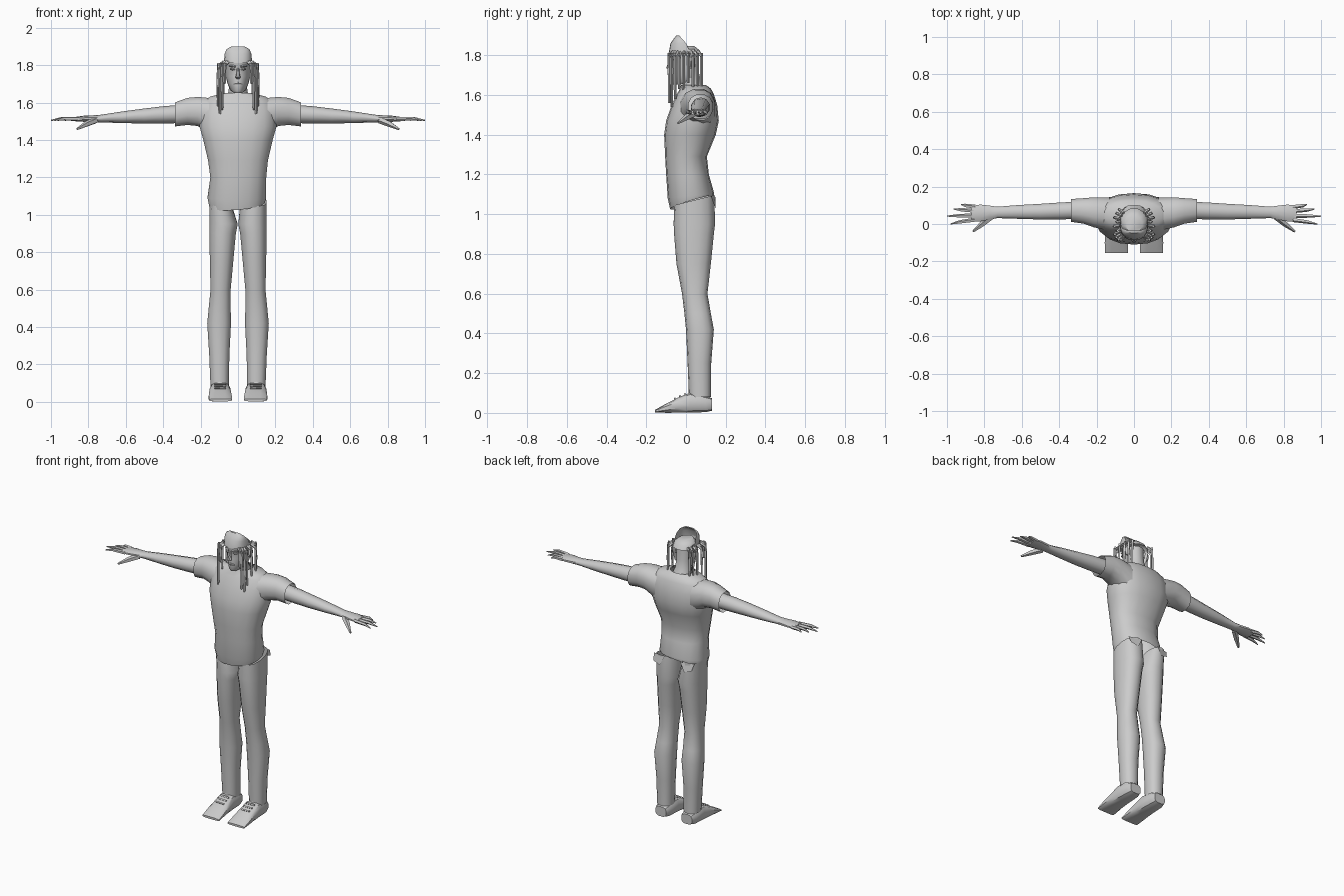
import bpy, bmesh, math
from mathutils import Vector

grey = bpy.data.materials.new("plain grey")
grey.diffuse_color = (0.6, 0.6, 0.6, 1)


def finish(name, bm, smooth=45):
    bmesh.ops.recalc_face_normals(bm, faces=bm.faces)
    me = bpy.data.meshes.new(name)
    bm.to_mesh(me)
    bm.free()
    me.materials.append(grey)
    ob = bpy.data.objects.new(name, me)
    bpy.context.collection.objects.link(ob)
    bpy.ops.object.select_all(action='DESELECT')
    bpy.context.view_layer.objects.active = ob
    ob.select_set(True)
    if smooth:
        bpy.ops.object.shade_smooth_by_angle(angle=math.radians(smooth))
    return ob


def loft(name, rings, axis='z', side=1, n=12, power=2.3, caps=(False, False),
         arc=None, warp=None, smooth=45):
    """Skin rounded sections; ring = (position, a0, a1, b0, b1) along the axis."""
    bm = bmesh.new()
    rows = []
    for i, (t, a0, a1, b0, b1) in enumerate(rings):
        row = []
        for k in range(n):
            if arc:
                ang = math.radians(arc[0] + (arc[1] - arc[0]) * k / (n - 1))
            else:
                ang = 2 * math.pi * (k + 0.5) / n
            c, s = math.cos(ang), math.sin(ang)
            c = math.copysign(abs(c) ** (2 / power), c)
            s = math.copysign(abs(s) ** (2 / power), s)
            a = (a0 + a1) / 2 + c * (a1 - a0) / 2
            b = (b0 + b1) / 2 + s * (b1 - b0) / 2
            p = {'z': (a, b, t), 'x': (t, a, b), 'y': (a, t, b)}[axis]
            p = Vector(warp(i, *p) if warp else p)
            p.x *= side
            row.append(bm.verts.new(p))
        rows.append(row)
    for r0, r1 in zip(rows, rows[1:]):
        for k in range(n - 1 if arc else n):
            j = (k + 1) % n
            bm.faces.new((r0[k], r0[j], r1[j], r1[k]))
    for row, cap in ((rows[0], caps[0]), (rows[-1], caps[1])):
        if cap:
            bm.faces.new(row)
    return finish(name, bm, smooth)


def rod(name, points, radii, side=1, n=5, flat=1.0):
    """Tapered closed tube through a few points."""
    bm = bmesh.new()
    pts = [Vector((p[0] * side, p[1], p[2])) for p in points]
    d = (pts[-1] - pts[0]).normalized()
    u = d.cross(Vector((0, 0, 1)) if abs(d.z) < 0.9 else Vector((0, 1, 0))).normalized()
    v = d.cross(u)
    rows = [[bm.verts.new(p + (u * math.cos(2 * math.pi * k / n)
                               + v * flat * math.sin(2 * math.pi * k / n)) * r)
             for k in range(n)] for p, r in zip(pts, radii)]
    for r0, r1 in zip(rows, rows[1:]):
        for k in range(n):
            bm.faces.new((r0[k], r0[(k + 1) % n], r1[(k + 1) % n], r1[k]))
    bm.faces.new(rows[0])
    bm.faces.new(rows[-1])
    return finish(name, bm)


# Shirt body with a slanted hem
def hem(i, x, y, z):
    return (x, y, z + 0.3 * y + 0.08 * x) if i == 0 else (x, y, z + 0.1 * y * (i == 1))


loft("shirt_body", [
    (1.05, -0.155, 0.145, -0.08, 0.14), (1.09, -0.165, 0.152, -0.092, 0.142),
    (1.20, -0.150, 0.153, -0.100, 0.115), (1.29, -0.162, 0.162, -0.105, 0.105),
    (1.40, -0.188, 0.188, -0.110, 0.150), (1.47, -0.208, 0.208, -0.100, 0.165),
    (1.55, -0.205, 0.205, -0.072, 0.157), (1.605, -0.190, 0.190, -0.045, 0.140),
    (1.632, -0.150, 0.150, -0.030, 0.125), (1.65, -0.075, 0.075, -0.025, 0.100)],
    n=18, warp=hem)

for s, tag in ((1, "left"), (-1, "right")):
    # Sleeve and arm
    loft(tag + "_sleeve", [
        (0.13, -0.04, 0.145, 1.42, 1.625), (0.215, -0.02, 0.145, 1.472, 1.632),
        (0.27, 0.0, 0.14, 1.478, 1.627), (0.338, 0.01, 0.135, 1.47, 1.602)], 'x', s)
    loft(tag + "_arm", [
        (0.30, 0.025, 0.122, 1.49, 1.588), (0.40, 0.022, 0.117, 1.488, 1.58),
        (0.50, 0.022, 0.110, 1.488, 1.568), (0.62, 0.026, 0.103, 1.490, 1.552),
        (0.73, 0.030, 0.094, 1.494, 1.535), (0.77, 0.022, 0.100, 1.495, 1.532),
        (0.82, 0.012, 0.106, 1.497, 1.530), (0.87, 0.012, 0.102, 1.498, 1.523)],
        'x', s, n=10, power=2, caps=(False, True))
    # Fingers and thumb
    for i, (by, tx, ty) in enumerate(((0.092, 0.925, 0.105), (0.07, 0.965, 0.08),
                                      (0.045, 1.0, 0.042), (0.022, 0.98, 0.0))):
        mid = ((0.86 + tx) / 2 + 0.01, (by + ty) / 2, 1.514)
        rod(f"{tag}_finger_{i + 1}", [(0.85, by, 1.512), mid, (tx, ty, 1.505)],
            (0.012, 0.010, 0.003), s)
    rod(tag + "_thumb", [(0.76, 0.04, 1.505), (0.81, 0.0, 1.485), (0.86, -0.04, 1.458)],
        (0.018, 0.016, 0.006), s)

    # Trouser leg, the waist edge following the hem
    gap = 0.012 if s > 0 else 0.04
    loft(tag + "_trouser_leg", [
        (0.08, 0.048, 0.148, 0.015, 0.125), (0.25, 0.045, 0.155, 0.008, 0.127),
        (0.42, 0.036, 0.166, 0.0, 0.140), (0.50, 0.038, 0.158, -0.008, 0.125),
        (0.60, 0.038, 0.148, -0.020, 0.108), (0.75, 0.024, 0.152, -0.048, 0.125),
        (0.90, 0.010, 0.154, -0.060, 0.140), (0.95, 0.0, 0.155, -0.062, 0.146),
        (1.06, gap, 0.155, -0.060, 0.143)], 'z', s, n=14,
        warp=lambda i, x, y, z: (x, y, z + 0.25 * y if i == 8 else z))

    # Shoe: wedge with a broad flat toe, plus ankle and laces
    loft(tag + "_shoe", [
        (0.13, 0.055, 0.135, 0.01, 0.075), (0.10, 0.045, 0.147, 0.003, 0.085),
        (0.02, 0.040, 0.152, 0.0, 0.103), (-0.04, 0.036, 0.155, 0.0, 0.078),
        (-0.10, 0.032, 0.158, 0.0, 0.047), (-0.155, 0.030, 0.156, 0.002, 0.016)],
        'y', s, n=12, power=3, caps=(True, True), smooth=35)
    loft(tag + "_ankle", [
        (0.06, 0.052, 0.142, 0.0, 0.12), (0.10, 0.058, 0.138, 0.012, 0.115),
        (0.13, 0.062, 0.132, 0.02, 0.105)], 'z', s, n=10)
    for i, y in enumerate((-0.005, -0.03, -0.055)):
        z = 0.098 + y * 0.45
        rod(f"{tag}_lace_{i + 1}", [(0.065, y, z - 0.002), (0.125, y, z)], (0.006, 0.006), s, 4)

    # Trouser pocket flap showing under the shirt at the back
    bm = bmesh.new()
    bm.faces.new([bm.verts.new((x * s, y, z)) for x, y, z in (
        (0.06, 0.147, 1.09), (0.15, 0.125, 1.09), (0.14, 0.142, 1.045), (0.09, 0.15, 1.03))])
    finish(tag + "_pocket_flap", bm, 0)

    # Hanging locks around the side of the head
    locks = ((0.072, -0.086, 1.70), (0.085, -0.084, 1.56), (0.098, -0.072, 1.54),
             (0.106, -0.055, 1.58), (0.092, -0.035, 1.63), (0.108, -0.012, 1.62),
             (0.094, 0.012, 1.66), (0.106, 0.035, 1.60), (0.094, 0.058, 1.64),
             (0.080, 0.078, 1.62))
    for i, (x, y, z) in enumerate(locks):
        rod(f"{tag}_lock_{i + 1}", [(x * 0.96, y, 1.812), (x, y, 1.72), (x, y, z)],
            (0.007, 0.008, 0.006), s, 4)
        # root of the lock tucked into the hair
        rod(f"{tag}_lock_root_{i + 1}", [(x * 0.7, y * 0.75, 1.818), (x, y, 1.795)],
            (0.008, 0.008), s, 4)

    # Ear, eye and brow
    rod(tag + "_ear", [(0.07, 0.02, 1.735), (0.077, 0.025, 1.765), (0.074, 0.03, 1.79)],
        (0.008, 0.016, 0.01), s, 6)
    rod(tag + "_eye", [(0.017, -0.076, 1.777), (0.03, -0.074, 1.779), (0.043, -0.066, 1.777)],
        (0.003, 0.008, 0.003), s, 6)
    rod(tag + "_brow", [(0.014, -0.08, 1.793), (0.046, -0.068, 1.796)], (0.006, 0.004), s, 4)

# Neck and the open-backed face
loft("neck", [(1.61, -0.07, 0.07, -0.02, 0.105), (1.66, -0.052, 0.052, -0.02, 0.078),
              (1.72, -0.048, 0.048, -0.025, 0.065), (1.80, -0.05, 0.05, -0.03, 0.06)],
     n=12, power=2)
loft("face", [
    (1.652, -0.022, 0.022, -0.068, 0.0), (1.665, -0.040, 0.040, -0.077, 0.08),
    (1.70, -0.056, 0.056, -0.078, 0.12), (1.74, -0.066, 0.066, -0.078, 0.13),
    (1.775, -0.070, 0.070, -0.074, 0.13), (1.795, -0.072, 0.072, -0.082, 0.13),
    (1.83, -0.074, 0.074, -0.083, 0.13)], n=15, power=2, arc=(170, 370))
rod("nose", [(0, -0.076, 1.785), (0, -0.085, 1.755), (0, -0.088, 1.735), (0, -0.078, 1.727)],
    (0.006, 0.009, 0.014, 0.008), 1, 6)
rod("mouth", [(-0.024, -0.072, 1.70), (0, -0.079, 1.702), (0.024, -0.072, 1.70)],
    (0.003, 0.008, 0.003), 1, 6)

# Head covering: tall front peak and a low crown behind it
loft("head_wrap_front", [
    (1.812, -0.076, 0.076, -0.087, 0.09), (1.86, -0.072, 0.072, -0.078, 0.05),
    (1.885, -0.062, 0.062, -0.06, 0.0), (1.90, -0.035, 0.035, -0.048, -0.025)],
    n=13, power=2.4, arc=(170, 370), caps=(False, True))
loft("crown", [(1.80, -0.076, 0.076, -0.06, 0.085), (1.825, -0.07, 0.07, -0.06, 0.07),
               (1.845, -0.045, 0.045, -0.05, 0.045)], n=12, power=2, caps=(False, True))
